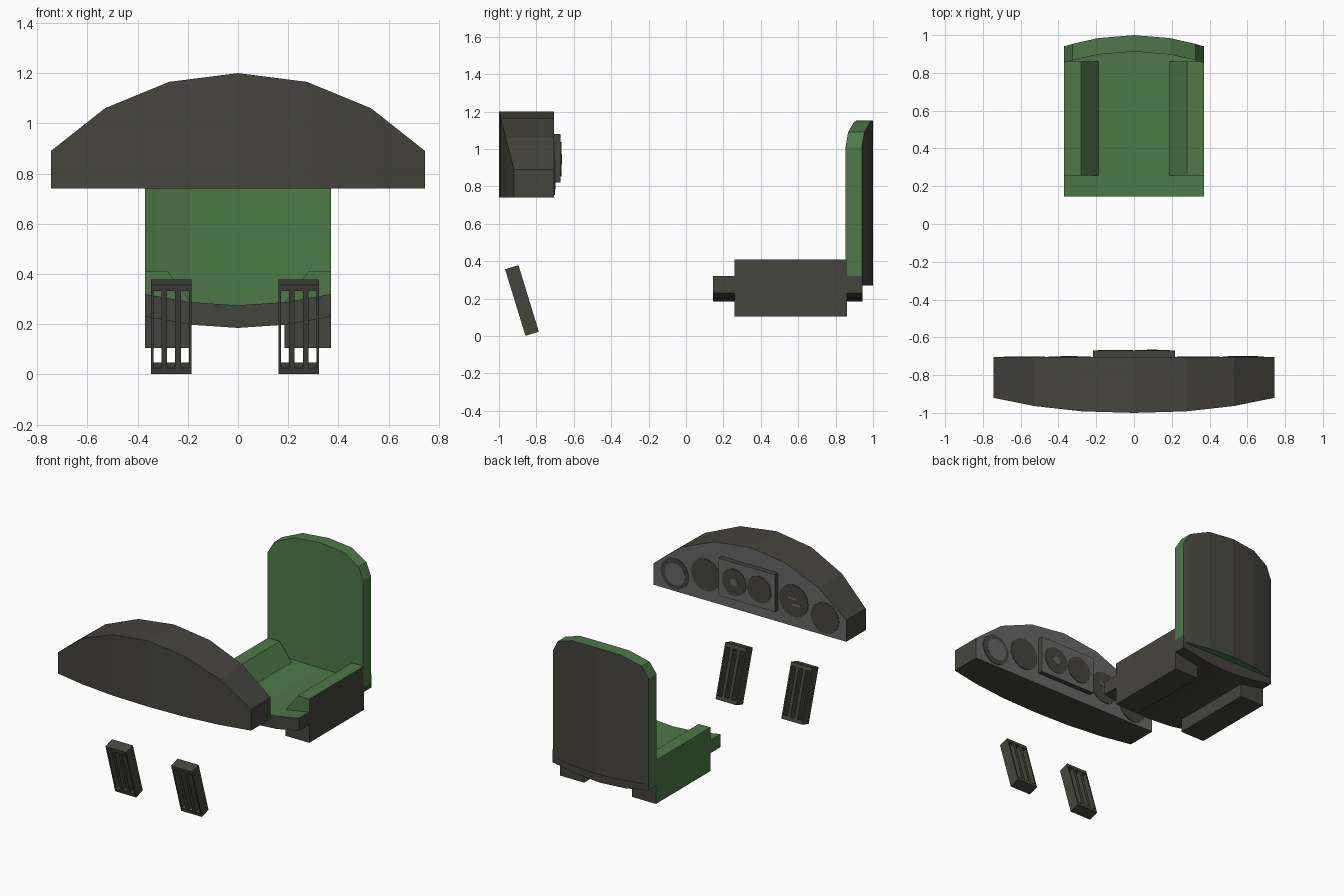
import bpy, bmesh, math
from mathutils import Matrix, Vector

if "Cube" in bpy.data.objects:
    bpy.data.objects.remove(bpy.data.objects["Cube"])


def material(name, rgb):
    m = bpy.data.materials.new(name)
    m.diffuse_color = (*rgb, 1)
    m.use_nodes = True
    m.node_tree.nodes["Principled BSDF"].inputs["Base Color"].default_value = m.diffuse_color
    return m


MATS = [material("charcoal", (0.060, 0.058, 0.048)),
        material("olive green", (0.076, 0.190, 0.065)),
        material("panel grey", (0.135, 0.135, 0.135))]
DARK, GREEN, GREY = 0, 1, 2


def finish(name, bm, rule):
    """Turn a bmesh into an object; rule(normal, centre) gives each face's colour."""
    bmesh.ops.recalc_face_normals(bm, faces=bm.faces)
    bm.normal_update()
    for f in bm.faces:
        f.material_index = rule(f.normal, f.calc_center_median())
    me = bpy.data.meshes.new(name)
    bm.to_mesh(me)
    bm.free()
    for m in MATS:
        me.materials.append(m)
    ob = bpy.data.objects.new(name, me)
    bpy.context.collection.objects.link(ob)
    return ob


def loft(name, rings, rule):
    """Bridge a row of closed cross-sections and cap both ends."""
    bm = bmesh.new()
    rows = [[bm.verts.new(p) for p in r] for r in rings]
    n = len(rows[0])
    for a, b in zip(rows, rows[1:]):
        for i in range(n):
            j = (i + 1) % n
            bm.faces.new((a[i], a[j], b[j], b[i]))
    bm.faces.new(rows[0])
    bm.faces.new(rows[-1])
    return finish(name, bm, rule)


def add_box(bm, lo, hi):
    lo, hi = Vector(lo), Vector(hi)
    m = Matrix.Translation((lo + hi) / 2) @ Matrix.Diagonal((*(hi - lo), 1))
    bmesh.ops.create_cube(bm, size=1, matrix=m)


def both_sides(half):
    """Mirror (x, value) pairs, given from the centre outwards, across x = 0."""
    return [(-x, v) for x, v in half[:0:-1]] + half


# Dashboard: arched hood with a bowed front and a grey instrument face
def back_grey(n, c):
    return GREY if n.y > 0.9 else DARK


arch = both_sides([(0, 1.20), (0.275, 1.165), (0.53, 1.06), (0.745, 0.89)])
rings = []
for x, top in arch:
    front = -1.0 + 0.08 * (abs(x) / 0.745) ** 2.3
    rings.append([(x, front, 0.74), (x, front, top), (x, -0.705, top), (x, -0.705, 0.74)])
loft("dashboard", rings, back_grey)

# Raised centre panel
bm = bmesh.new()
add_box(bm, (-0.218, -0.71, 0.82), (0.218, -0.67, 1.08))
finish("centre_panel", bm, back_grey)


# Gauges: thin discs on the instrument face
def disc(name, x, y, z, r, colour, thick=0.004):
    bm = bmesh.new()
    m = Matrix.Translation((x, y + thick / 2, z)) @ Matrix.Rotation(math.pi / 2, 4, 'X')
    bmesh.ops.create_cone(bm, cap_ends=True, segments=20, radius1=r, radius2=r,
                          depth=thick, matrix=m)
    finish(name, bm, lambda n, c: colour)


for s in (-1, 1):
    disc("outer_gauge", s * 0.58, -0.705, 0.862, 0.108, DARK)
    disc("middle_gauge", s * 0.34, -0.705, 0.918, 0.112, DARK)
    disc("inner_gauge", s * 0.097, -0.67, 0.945, 0.093, DARK)
disc("gauge_ring_centre", 0.575, -0.705, 0.862, 0.078, GREY, 0.006)
disc("gauge_hub", 0.097, -0.67, 0.945, 0.028, GREY, 0.006)
bm = bmesh.new()
for x0, x1, z in ((-0.36, -0.30, 0.935), (-0.39, -0.33, 0.895)):
    add_box(bm, (x0, -0.704, z - 0.009), (x1, -0.699, z + 0.009))
finish("gauge_marks", bm, lambda n, c: GREY)


# Seat: sagging pan, green on top
def seat_colour(n, c):
    if n.z > 0.3 or n.x < -0.9:
        return GREEN
    return DARK


pan = both_sides([(0, 0.275), (0.19, 0.288), (0.37, 0.32)])
loft("seat_pan", [[(x, 0.145, z - 0.09), (x, 0.145, z), (x, 0.943, z), (x, 0.943, z - 0.09)]
                  for x, z in pan], seat_colour)


# Seat side bolsters above the pan and the runners below it
def bolster_colour(n, c):
    if n.y < -0.9 or abs(n.z) > 0.3 and n.z > 0:
        return GREEN
    return GREEN if n.x < -0.9 else DARK


for side, s in (("left", -1), ("right", 1)):
    upper = [(0.37, 0.25), (0.37, 0.41), (0.28, 0.41), (0.187, 0.287), (0.187, 0.25)]
    lower = [(0.37, 0.105), (0.37, 0.25), (0.185, 0.25), (0.185, 0.105)]
    for part, prof, rule in (("bolster", upper, bolster_colour), ("runner", lower, seat_colour)):
        loft(f"{side}_{part}", [[(s * x, y, z) for x, z in prof] for y in (0.258, 0.86)], rule)

# Backrest: curved plate with a rounded top, dark behind
crown = both_sides([(0, 1.153), (0.19, 1.143), (0.325, 1.09), (0.37, 1.01)])
rings = []
for x, top in crown:
    y = 1.0 - 0.06 * (x / 0.37) ** 2
    rings.append([(x, y - 0.087, 0.27), (x, y - 0.087, top), (x, y, top), (x, y, 0.27)])
loft("backrest", rings, lambda n, c: DARK if n.y > 0.5 else GREEN)

# Pedals: tilted open frames with two slats each
for side, cx in (("left", -0.266), ("right", 0.242)):
    bm = bmesh.new()
    w, t, h = 0.081, 0.0375, 0.186
    for z in (-h, h - 0.026):
        add_box(bm, (-w, -t, z), (w, t, z + 0.026))
    for x0, x1 in ((-w, -w + 0.01), (-0.038, -0.016), (0.016, 0.038), (w - 0.01, w)):
        add_box(bm, (x0, -t, -h + 0.026), (x1, t, h - 0.026))
    m = Matrix.Translation((cx, -0.877, 0.19)) @ Matrix.Rotation(math.radians(17), 4, 'X')
    bmesh.ops.transform(bm, matrix=m, verts=bm.verts)
    finish(f"{side}_pedal", bm, lambda n, c: DARK)
